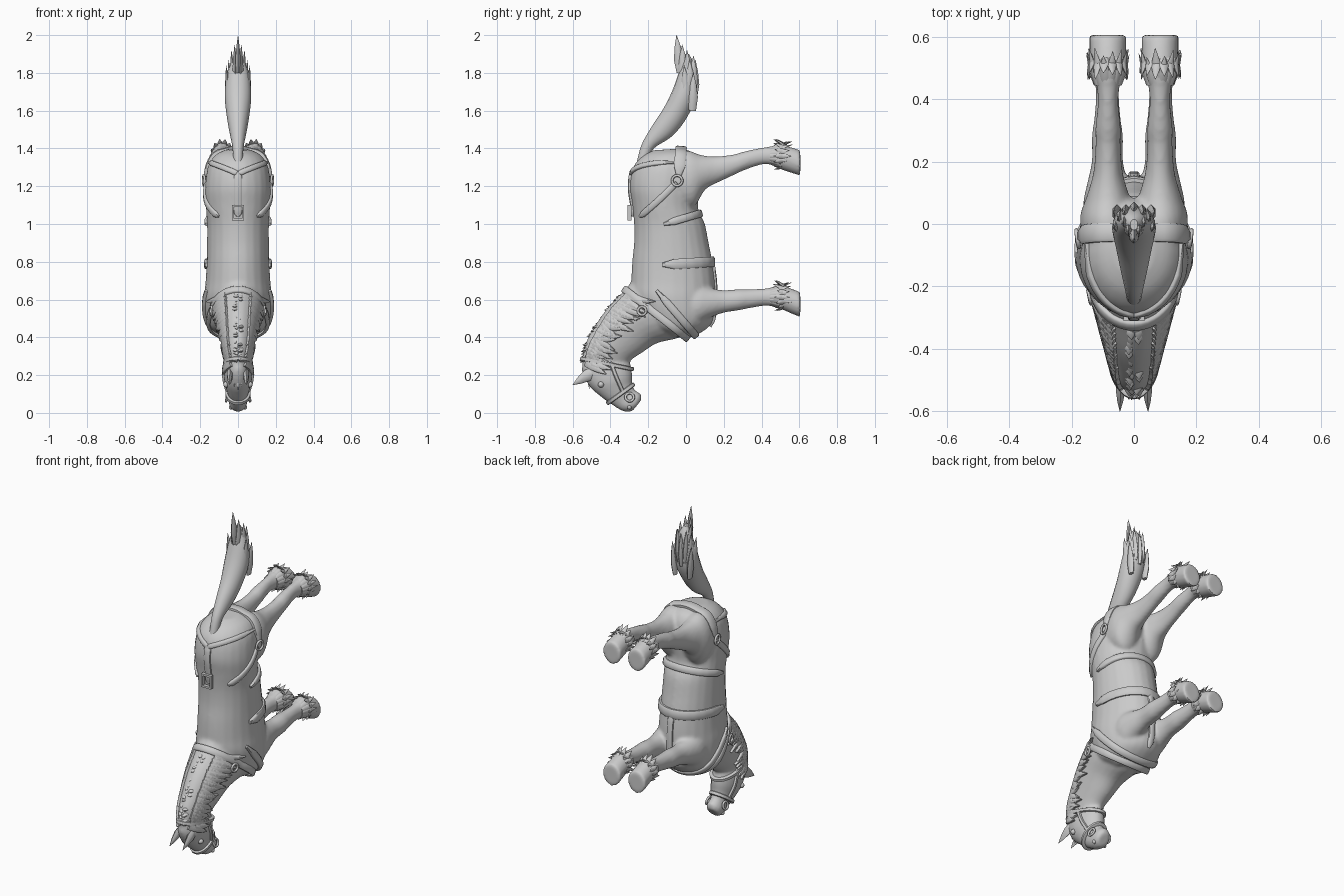
import bpy, bmesh, math, random
from mathutils import Vector
from mathutils.bvhtree import BVHTree

if "Cube" in bpy.data.objects:
    bpy.data.objects.remove(bpy.data.objects["Cube"])
random.seed(4)

grey = bpy.data.materials.new("plain grey")
grey.diffuse_color = (0.6, 0.6, 0.6, 1)
grey.use_nodes = True
grey.node_tree.nodes["Principled BSDF"].inputs["Base Color"].default_value = grey.diffuse_color


def finish(name, bm, angle=50):
    bmesh.ops.recalc_face_normals(bm, faces=bm.faces)
    me = bpy.data.meshes.new(name)
    bm.to_mesh(me)
    bm.free()
    me.materials.append(grey)
    ob = bpy.data.objects.new(name, me)
    bpy.context.collection.objects.link(ob)
    bpy.ops.object.select_all(action='DESELECT')
    ob.select_set(True)
    bpy.context.view_layer.objects.active = ob
    bpy.ops.object.shade_smooth_by_angle(angle=math.radians(angle))
    return ob


def skin(bm, rings, closed=False):
    vs = [[bm.verts.new(p) for p in r] for r in rings]
    n = len(vs[0])
    for a, b in zip(vs, vs[1:] + (vs[:1] if closed else [])):
        for i in range(n):
            bm.faces.new((a[i], a[(i + 1) % n], b[(i + 1) % n], b[i]))
    if not closed:
        bm.faces.new(vs[0])
        bm.faces.new(vs[-1])


def smooth_rows(rows, steps):
    # Catmull-Rom interpolation between rows of numbers
    out = []
    for i in range(len(rows) - 1):
        p = [rows[max(0, min(len(rows) - 1, i + k))] for k in (-1, 0, 1, 2)]
        for s in range(steps):
            t = s / steps
            out.append([0.5 * (2 * b + (c - a) * t + (2 * a - 5 * b + 4 * c - d) * t * t
                        + (3 * b - a - 3 * c + d) * t ** 3) for a, b, c, d in zip(*p)])
    return out + [list(rows[-1])]


def loft(bm, rows, x=0, steps=4, n=24):
    # each row: two opposite outline points in the side plane, then half width
    rings = []
    for y0, z0, y1, z1, w in smooth_rows(rows, steps):
        c = Vector((x, (y0 + y1) / 2, (z0 + z1) / 2))
        u = Vector((0, (y1 - y0) / 2, (z1 - z0) / 2))
        rings.append([c + u * math.cos(a) + Vector((w * math.sin(a), 0, 0))
                      for a in (2 * math.pi * i / n for i in range(n))])
    skin(bm, rings)


def spike(bm, base, tip, r, flat=0.4, out=(0, 0, 1)):
    base, tip = Vector(base), Vector(tip)
    d = (tip - base).normalized()
    s = d.cross(Vector(out)).normalized()
    n = s.cross(d)
    skin(bm, [[base.lerp(tip, t) + (s * math.cos(a) + n * flat * math.sin(a)) * r * k
               for a in (math.pi * i / 3 for i in range(6))]
              for t, k in ((0, 0.7), (0.35, 1), (0.7, 0.6), (1, 0.03))])


# Body, neck, head and legs merged into one skin
bm = bmesh.new()
loft(bm, [(-.17, 1.39, -.02, 1.4, .06), (-.23, 1.36, .05, 1.37, .12), (-.28, 1.3, .08, 1.3, .16),
          (-.298, 1.2, .07, 1.17, .174), (-.285, 1.1, .065, 1.08, .17), (-.275, 1, .1, 1, .164),
          (-.275, .9, .12, .9, .164), (-.285, .8, .14, .8, .166), (-.29, .7, .155, .68, .172),
          (-.29, .62, .155, .58, .18), (-.25, .53, .14, .48, .17), (-.2, .46, .08, .425, .14),
          (-.12, .41, .01, .395, .07)])
loft(bm, [(-.27, .72, .06, .46, .13), (-.33, .645, -.03, .4, .135), (-.42, .55, -.15, .37, .11),
          (-.485, .455, -.23, .32, .09), (-.535, .36, -.29, .28, .074), (-.55, .27, -.31, .25, .06)])
loft(bm, [(-.54, .29, -.35, .3, .05), (-.55, .22, -.3, .27, .07), (-.51, .14, -.285, .21, .074),
          (-.45, .085, -.285, .155, .06), (-.38, .035, -.27, .12, .046), (-.33, .008, -.24, .1, .049),
          (-.285, .008, -.235, .07, .036)])
hind = [(-.1, 1.36, -.05, 1.1, .08), (0, 1.39, .04, 1.09, .09), (.08, 1.365, .1, 1.18, .068),
        (.16, 1.358, .17, 1.22, .047), (.25, 1.368, .26, 1.262, .04), (.3, 1.382, .31, 1.285, .041),
        (.38, 1.4, .39, 1.312, .033), (.44, 1.41, .44, 1.315, .037), (.5, 1.42, .5, 1.29, .055),
        (.56, 1.405, .56, 1.27, .058), (.605, 1.39, .605, 1.255, .06)]
fore = [(-.03, .68, -.03, .46, .07), (.06, .68, .06, .47, .078), (.13, .66, .13, .505, .065),
        (.2, .65, .2, .53, .05), (.28, .655, .28, .543, .05), (.34, .655, .34, .555, .042),
        (.43, .66, .43, .567, .037), (.5, .675, .5, .55, .055), (.56, .657, .56, .525, .058),
        (.605, .64, .605, .507, .06)]
for x in (-1, 1):
    loft(bm, hind, x * .083)
    loft(bm, fore, x * .085)
body = finish("horse_body", bm)
rm = body.modifiers.new("merge", 'REMESH')
rm.mode, rm.voxel_size = 'VOXEL', .01
sm = body.modifiers.new("soften", 'SMOOTH')
sm.factor, sm.iterations = .5, 5
bpy.ops.object.modifier_apply(modifier="merge")
bpy.ops.object.modifier_apply(modifier="soften")
bpy.ops.object.shade_smooth_by_angle(angle=math.radians(50))
tree = BVHTree.FromObject(body, bpy.context.evaluated_depsgraph_get())


def ribbon(bm, hits, w, t=.009, closed=False, taper=False, mirror=False):
    # flat band lying on a list of surface points with normals
    rings, n = [], len(hits)
    for i, (p, nor) in enumerate(hits):
        a = hits[(i - 1) % n if closed else max(i - 1, 0)][0]
        b = hits[(i + 1) % n if closed else min(i + 1, n - 1)][0]
        s = (b - a).cross(nor).normalized()
        f = i / (n - 1)
        k = 1 if closed else max(.08, 1 - f ** 2) if taper else min(1, .4 + 6 * min(f, 1 - f))
        rings.append([p + s * c * w * k + nor * (h * t + .003) for c, h in
                      ((-1, -.8), (-1, .5), (-.7, 1), (.7, 1), (1, .5), (1, -.8))])
    skin(bm, rings, closed)
    if mirror:
        skin(bm, [[Vector((-p.x, p.y, p.z)) for p in r] for r in rings], closed)


def drape(bm, pts, w, axis='x', **kw):
    # project a path onto the body from the side, front (y-) or underside (y+)
    hits = []
    for u, v in smooth_rows(pts, max(4, 16 // len(pts))):
        o, d = {'x': ((1, u, v), (-1, 0, 0)), 'y-': ((u, -1, v), (0, 1, 0)),
                'y+': ((u, 1, v), (0, -1, 0))}[axis]
        p, nor, _, _ = tree.ray_cast(Vector(o), Vector(d))
        if p:
            hits.append((p, nor))
    if len(hits) > 2:
        ribbon(bm, hits, w, **kw)


def belt(name, p0, p1, w, span=180, n=64):
    # band around the body in the plane through two side points
    c = Vector((0, (p0[0] + p1[0]) / 2, (p0[1] + p1[1]) / 2))
    u = Vector((0, p1[0] - p0[0], p1[1] - p0[1])).normalized()
    full, hits = span == 180, []
    for i in range(n if full else n + 1):
        a = math.radians(-span + 2 * span * i / n)
        p, nor, _, _ = tree.ray_cast(c, u * math.cos(a) + Vector((math.sin(a), 0, 0)))
        if p:
            ax = u.cross(Vector((1, 0, 0)))
            hits.append((p, (nor - ax * nor.dot(ax)).normalized()))
    bm = bmesh.new()
    ribbon(bm, hits, w, t=.011, closed=full)
    finish(name, bm)


# Harness bands
belt("girth", (-.27, .775), (.14, .8), .027, 110)
belt("rear_girth", (-.28, .95), (.09, 1.06), .02, 98)
belt("neck_collar", (-.32, .65), (.0, .4), .02)
belt("breast_band", (-.21, .71), (.05, .41), .02, 125)
belt("breeching", (-.05, 1.12), (-.025, 1.41), .03, 95)
belt("noseband", (-.41, .055), (-.285, .145), .011)
belt("headstall", (-.54, .285), (-.3, .235), .011)

# Loose harness straps
bm = bmesh.new()
drape(bm, [(-.05, 1.22), (-.14, 1.13), (-.24, 1.04)], .017, mirror=True)
drape(bm, [(.0, 1.265), (.07, 1.295), (.15, 1.325)], .014, 'y-', mirror=True)
drape(bm, [(0, 1.27), (0, 1.16), (0, 1.04)], .02, 'y-')
drape(bm, [(0, .79), (0, .65), (0, .46)], .018, 'y+')
drape(bm, [(-.4, .27), (-.37, .19), (-.33, .1)], .01, mirror=True)
finish("harness_straps", bm)

# Rings and buckles
for name, pts, r in (("hip_ring", (-.045, 1.23), .027), ("collar_ring", (-.23, .54), .022),
                     ("bit_ring", (-.3, .08), .022)):
    for side in (-1, 1):
        p, nor, _, _ = tree.ray_cast(Vector((side, *pts)), Vector((-side, 0, 0)))
        bpy.ops.mesh.primitive_torus_add(location=p + nor * .014, major_radius=r, minor_radius=.007,
                                         major_segments=20, minor_segments=8,
                                         rotation=nor.to_track_quat('Z', 'Y').to_euler())
        ob = bpy.context.object
        ob.name = name
        ob.data.materials.append(grey)
        bpy.ops.object.shade_smooth_by_angle(angle=math.radians(50))
bm = bmesh.new()
for x, z, sx, sz in ((-.028, 1.06, .01, .08), (.028, 1.06, .01, .08), (0, 1.025, .066, .012), (0, 1.095, .066, .012)):
    for v in bmesh.ops.create_cube(bm, size=1)['verts']:
        v.co = Vector((v.co.x * sx + x, v.co.y * .022 - .3, v.co.z * sz + z))
finish("back_buckle", bm)

# Tail with pointed strands
bm = bmesh.new()
loft(bm, [(-.26, 1.33, -.2, 1.33, .025), (-.235, 1.42, -.17, 1.4, .03), (-.185, 1.51, -.08, 1.46, .045),
          (-.12, 1.61, -.01, 1.54, .06), (-.075, 1.7, .045, 1.65, .07), (-.042, 1.79, .055, 1.76, .062),
          (-.02, 1.86, .04, 1.85, .036), (-.02, 1.9, .015, 1.9, .012)], n=16)
for x, y, z in ((0, -.05, 2), (.018, -.02, 1.95), (.035, .005, 1.92), (.05, .02, 1.87), (.063, -.01, 1.84),
                (.03, .04, 1.89), (.065, .04, 1.8), (.0, .05, 1.87)):
    for s in ((-1, 1) if x else (1,)):
        spike(bm, (s * x * .75, y * .6 + .01 * (z < 1.95), z - .2), (s * x, y, z), .027, .6, (1, 0, 0))
finish("tail", bm)

# Mane: side locks and crest fringe
crest = smooth_rows([(-.315, .64), (-.4, .55), (-.465, .455), (-.515, .36), (-.53, .28)], 6)
bm = bmesh.new()
for i, (y, z) in enumerate(crest):
    reach = random.uniform(.1, .17) * (1 - .2 * i / len(crest))
    dz = random.uniform(-.05, .0)
    drape(bm, [(y + .006, z - .01), (y + reach * .5, z - .03 + dz * .3), (y + reach, z - .03 + dz)], .026,
          t=.01, taper=True, mirror=True)
    for k in (-.012, .012):
        spike(bm, (k, y + .02, z), (k * random.uniform(.4, 1.5), y - .033, z + random.uniform(-.035, .0)), .022, .7)
for k in (-.02, 0, .02):
    spike(bm, (k * .6, -.53, .27), (k, -.51, .12 + abs(k)), .018, .6, (0, 1, 0))
finish("mane", bm)

# Feathered hair round the fetlocks
bm = bmesh.new()
for side in (-1, 1):
    for x, z, in ((.083, 1.36), (.085, .613)):
        for j in range(14):
            a = 2 * math.pi * j / 14
            o = Vector((math.cos(a), 0, math.sin(a)))
            c = Vector((side * x, 0, z))
            r = .062 + .018 * max(0, math.sin(a))
            spike(bm, c + o * .038 + Vector((0, .445, 0)),
                  c + Vector((o.x * .068, random.uniform(.53, .565), o.z * r)), .019, .5, o)
            spike(bm, c + o * .05 + Vector((0, .53, 0)),
                  c + Vector((o.x * .066, random.uniform(.46, .485), o.z * (r + .012))), .016, .5, o)
finish("fetlock_hair", bm)

# Ears, eyes and nostrils
bm = bmesh.new()
for s in (-1, 1):
    spike(bm, (s * .042, -.48, .225), (s * .045, -.6, .148), .032, .55, (1, 0, 0))
finish("ears", bm, 70)
bm = bmesh.new()
for s in (-1, 1):
    for x, y, z, r in ((.062, -.45, .15, .016), (.036, -.3, .03, .012)):
        for v in bmesh.ops.create_uvsphere(bm, u_segments=12, v_segments=8, radius=r)['verts']:
            v.co += Vector((s * x, y, z))
finish("eyes_and_nostrils", bm)
